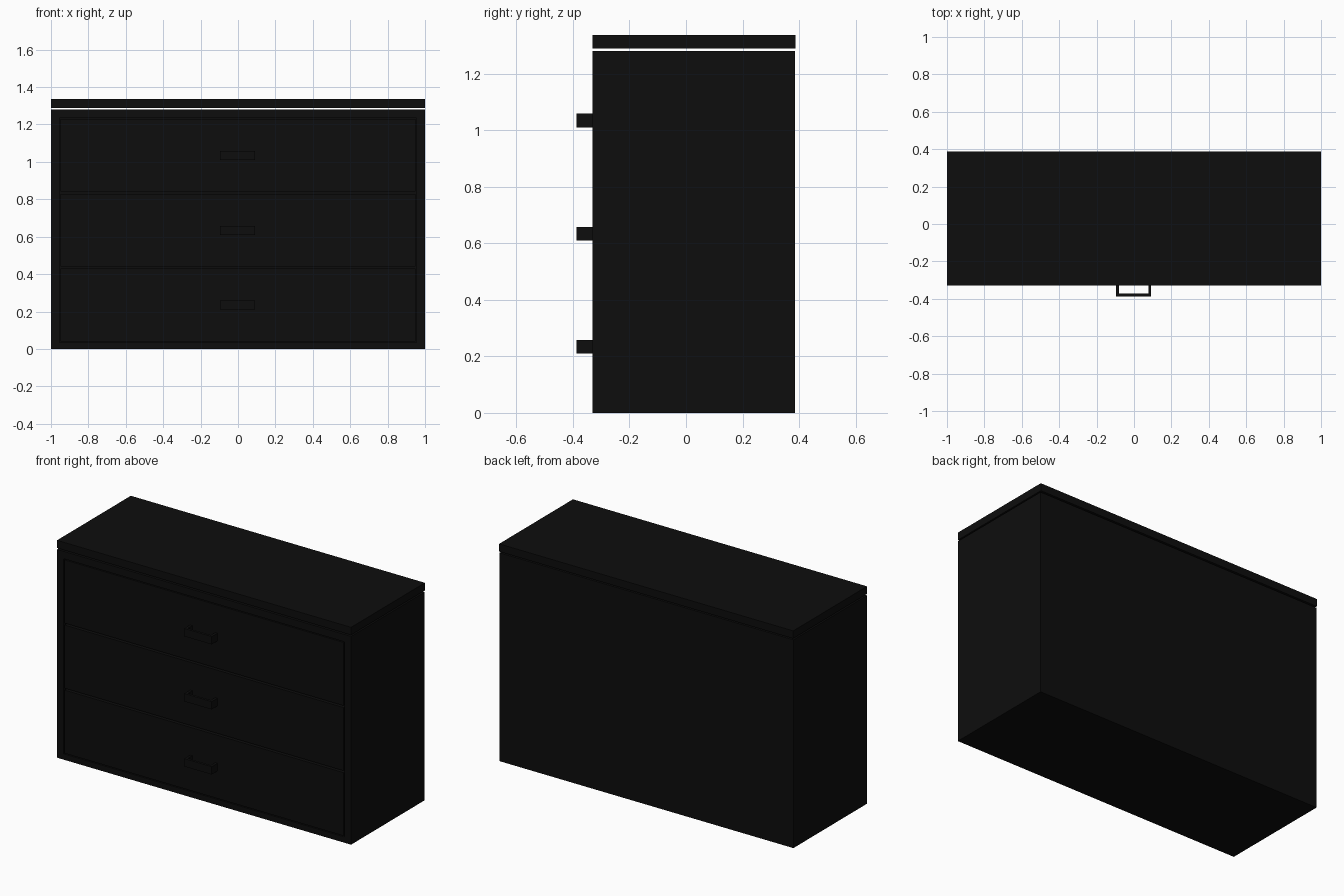
import bpy, bmesh

if "Cube" in bpy.data.objects:
    bpy.data.objects.remove(bpy.data.objects["Cube"])

BLACK = bpy.data.materials.new("black_paint")
BLACK.diffuse_color = (0.004, 0.004, 0.004, 1)
BLACK.use_nodes = True
BLACK.node_tree.nodes["Principled BSDF"].inputs["Base Color"].default_value = BLACK.diffuse_color

FRONT, BACK = -0.33, 0.385
T = 0.045          # panel thickness
BODY_TOP = 1.28
GAP = 0.006        # clearance around each drawer front


def panels(name, boxes):
    """One object made of boxes given as (x0, x1, y0, y1, z0, z1)."""
    bm = bmesh.new()
    for x0, x1, y0, y1, z0, z1 in boxes:
        verts = bmesh.ops.create_cube(bm, size=1)["verts"]
        for v in verts:
            v.co.x = x0 if v.co.x < 0 else x1
            v.co.y = y0 if v.co.y < 0 else y1
            v.co.z = z0 if v.co.z < 0 else z1
    mesh = bpy.data.meshes.new(name)
    bm.to_mesh(mesh)
    bm.free()
    mesh.materials.append(BLACK)
    obj = bpy.data.objects.new(name, mesh)
    bpy.context.collection.objects.link(obj)
    return obj


# Carcass: sides, floor, upper rail panel and back
inner = 1 - T
panels("left_side", [(-1, -inner, FRONT, BACK, 0, BODY_TOP)])
panels("right_side", [(inner, 1, FRONT, BACK, 0, BODY_TOP)])
panels("bottom_panel", [(-inner, inner, FRONT, BACK, 0, 0.035)])
panels("upper_panel", [(-inner, inner, FRONT, BACK, BODY_TOP - T, BODY_TOP)])
panels("back_panel", [(-inner, inner, BACK - 0.02, BACK, 0.035, BODY_TOP - T)])

# Floating top slab, with a shadow gap below it
panels("top_slab", [(-1, 1, FRONT, 0.387, 1.289, 1.336)])

# Three drawers with open boxes behind the fronts, and U-shaped pulls
for i in range(3):
    z0 = 0.035 + 0.4 * i + GAP
    z1 = 0.035 + 0.4 * (i + 1) - GAP
    w = inner - GAP
    y0, y1, t = FRONT + 0.03, BACK - 0.04, 0.02
    b0, b1 = z0 + 0.01, z1 - 0.04
    bw = w - 0.01
    panels(f"drawer_{i + 1}", [
        (-w, w, FRONT, y0, z0, z1),
        (-bw, -bw + t, y0, y1, b0, b1),
        (bw - t, bw, y0, y1, b0, b1),
        (-bw + t, bw - t, y1 - t, y1, b0, b1),
        (-bw + t, bw - t, y0, y1 - t, b0, b0 + t),
    ])
    h0 = 0.21 + 0.4 * i
    h1 = h0 + 0.048
    panels(f"handle_{i + 1}", [
        (-0.095, -0.08, -0.372, FRONT, h0, h1),
        (0.077, 0.092, -0.372, FRONT, h0, h1),
        (-0.095, 0.092, -0.387, -0.372, h0, h1),
    ])
